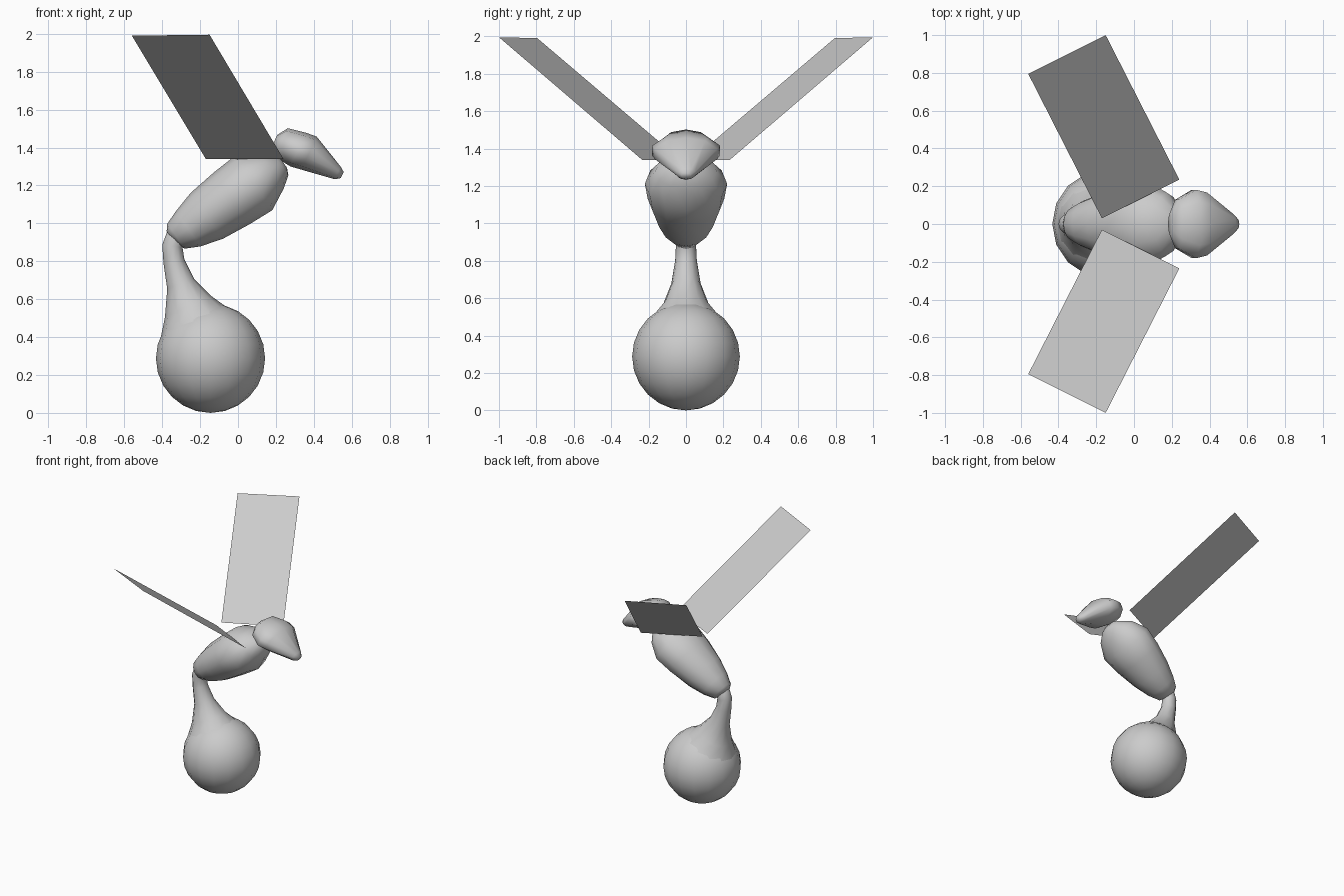
import bpy, bmesh
from math import sin, cos, pi, radians
from mathutils import Vector

if "Cube" in bpy.data.objects:
    bpy.data.objects.remove(bpy.data.objects["Cube"])


def finish(name, bm, angle=65):
    bmesh.ops.recalc_face_normals(bm, faces=bm.faces)
    mesh = bpy.data.meshes.new(name)
    bm.to_mesh(mesh)
    bm.free()
    ob = bpy.data.objects.new(name, mesh)
    bpy.context.collection.objects.link(ob)
    bpy.ops.object.select_all(action='DESELECT')
    ob.select_set(True)
    bpy.context.view_layer.objects.active = ob
    bpy.ops.object.shade_smooth_by_angle(angle=radians(angle))
    return ob


def loft(name, rings, sides):
    """Rings: (x, z, tilt of in-plane axis in degrees, in-plane radius, y radius)."""
    bm = bmesh.new()
    loops = []
    for x, z, tilt, rv, ry in rings:
        v = Vector((cos(radians(tilt)), 0, sin(radians(tilt))))
        loops.append([bm.verts.new(Vector((x, 0, z)) + v * rv * cos(2 * pi * i / sides)
                                   + Vector((0, ry * sin(2 * pi * i / sides), 0)))
                      for i in range(sides)])
    for a, b in zip(loops, loops[1:]):
        for i in range(sides):
            j = (i + 1) % sides
            bm.faces.new((a[i], a[j], b[j], b[i]))
    bm.faces.new(loops[0])
    bm.faces.new(loops[-1])
    return finish(name, bm)


def axial(cx, cz, pitch, stations):
    """Rings along a straight axis: (distance, offset, in-plane radius, y radius)."""
    p = radians(pitch)
    return [(cx + s * cos(p) - t * sin(p), cz + s * sin(p) + t * cos(p), pitch + 90, rv, ry)
            for s, t, rv, ry in stations]


# round abdomen
bm = bmesh.new()
bmesh.ops.create_uvsphere(bm, u_segments=16, v_segments=12, radius=0.288)
bmesh.ops.translate(bm, verts=bm.verts, vec=(-0.145, 0, 0.288))
finish("abdomen", bm)

# curved narrow waist flaring onto the abdomen
loft("waist", [
    (-0.28, 0.98, 130, 0.04, 0.045),
    (-0.325, 0.935, 145, 0.055, 0.055),
    (-0.346, 0.88, 172, 0.054, 0.054),
    (-0.338, 0.80, 190, 0.056, 0.058),
    (-0.302, 0.68, 200, 0.076, 0.078),
    (-0.262, 0.56, 204, 0.135, 0.125),
    (-0.235, 0.48, 205, 0.19, 0.19),
], 12)

# egg-shaped thorax, tilted upward to the front
loft("thorax", axial(-0.05, 1.12, 35, [
    (-0.36, 0.02, 0.035, 0.04),
    (-0.335, 0.005, 0.08, 0.085),
    (-0.26, 0, 0.113, 0.125),
    (-0.14, 0, 0.148, 0.165),
    (0.02, 0, 0.166, 0.205),
    (0.16, 0, 0.174, 0.22),
    (0.275, 0, 0.115, 0.165),
    (0.335, -0.01, 0.062, 0.085),
    (0.352, -0.005, 0.03, 0.04),
]), 12)

# wedge-shaped head pointing down to the front
loft("head", axial(0.33, 1.38, -24.6, [
    (-0.148, -0.005, 0.032, 0.06),
    (-0.112, 0, 0.083, 0.135),
    (-0.015, 0.003, 0.098, 0.19),
    (0.045, 0.01, 0.096, 0.175),
    (0.225, -0.022, 0.037, 0.052),
    (0.252, -0.022, 0.018, 0.025),
]), 10)

# paired flat wings
for side, name in ((-1, "wing_right"), (1, "wing_left")):
    bm = bmesh.new()
    bm.faces.new([bm.verts.new((x, side * y, z)) for x, y, z in (
        (0.24, 0.235, 1.34), (-0.17, 0.03, 1.34), (-0.56, 0.795, 1.99), (-0.15, 1.0, 1.995))])
    finish(name, bm)
